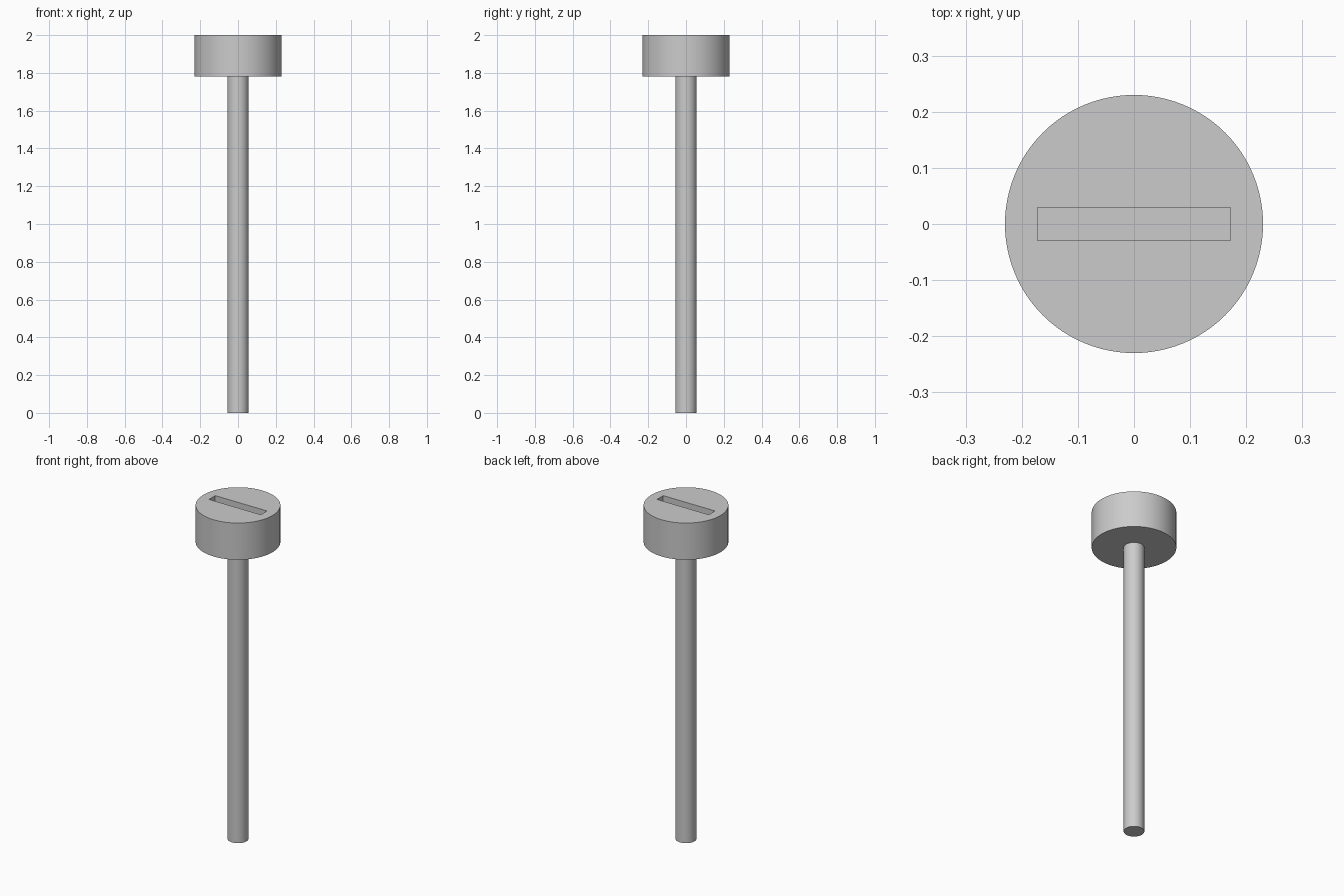
import bpy
import math

cube = bpy.data.objects.get("Cube")
if cube:
    bpy.data.objects.remove(cube, do_unlink=True)

HEIGHT = 2.0
HEAD_BOTTOM = 1.78
HEAD_RADIUS = 0.23
SHAFT_RADIUS = 0.056
SLOT_LENGTH, SLOT_WIDTH, SLOT_DEPTH = 0.344, 0.059, 0.06

# Single plain metal colour
steel = bpy.data.materials.new("grey_steel")
steel.use_nodes = True
grey = (0.6, 0.6, 0.6, 1.0)
steel.diffuse_color = grey
steel.node_tree.nodes["Principled BSDF"].inputs["Base Color"].default_value = grey


def cylinder(name, radius, bottom, top):
    bpy.ops.mesh.primitive_cylinder_add(
        vertices=96, radius=radius, depth=top - bottom,
        location=(0, 0, (top + bottom) / 2))
    obj = bpy.context.object
    obj.name = name
    obj.data.materials.append(steel)
    return obj


def smooth(obj):
    bpy.ops.object.select_all(action="DESELECT")
    obj.select_set(True)
    bpy.context.view_layer.objects.active = obj
    bpy.ops.object.shade_smooth_by_angle(angle=math.radians(30))


# Long straight shaft
shaft = cylinder("shaft", SHAFT_RADIUS, 0, HEAD_BOTTOM)
smooth(shaft)

# Round head
head = cylinder("head", HEAD_RADIUS, HEAD_BOTTOM, HEIGHT)

# Cutter for the straight slot across the top
bpy.ops.mesh.primitive_cube_add(size=1, location=(0, 0, HEIGHT))
cutter = bpy.context.object
cutter.name = "slot_cutter"
cutter.scale = (SLOT_LENGTH, SLOT_WIDTH, SLOT_DEPTH * 2)
cutter.hide_render = True
cutter.data.materials.append(steel)

# Cut the slot, then drop the cutter
slot = head.modifiers.new("slot", "BOOLEAN")
slot.operation = "DIFFERENCE"
slot.solver = "EXACT"
slot.object = cutter
bpy.context.view_layer.update()
bpy.context.view_layer.objects.active = head
bpy.ops.object.modifier_apply(modifier=slot.name)
bpy.data.objects.remove(cutter, do_unlink=True)
smooth(head)
